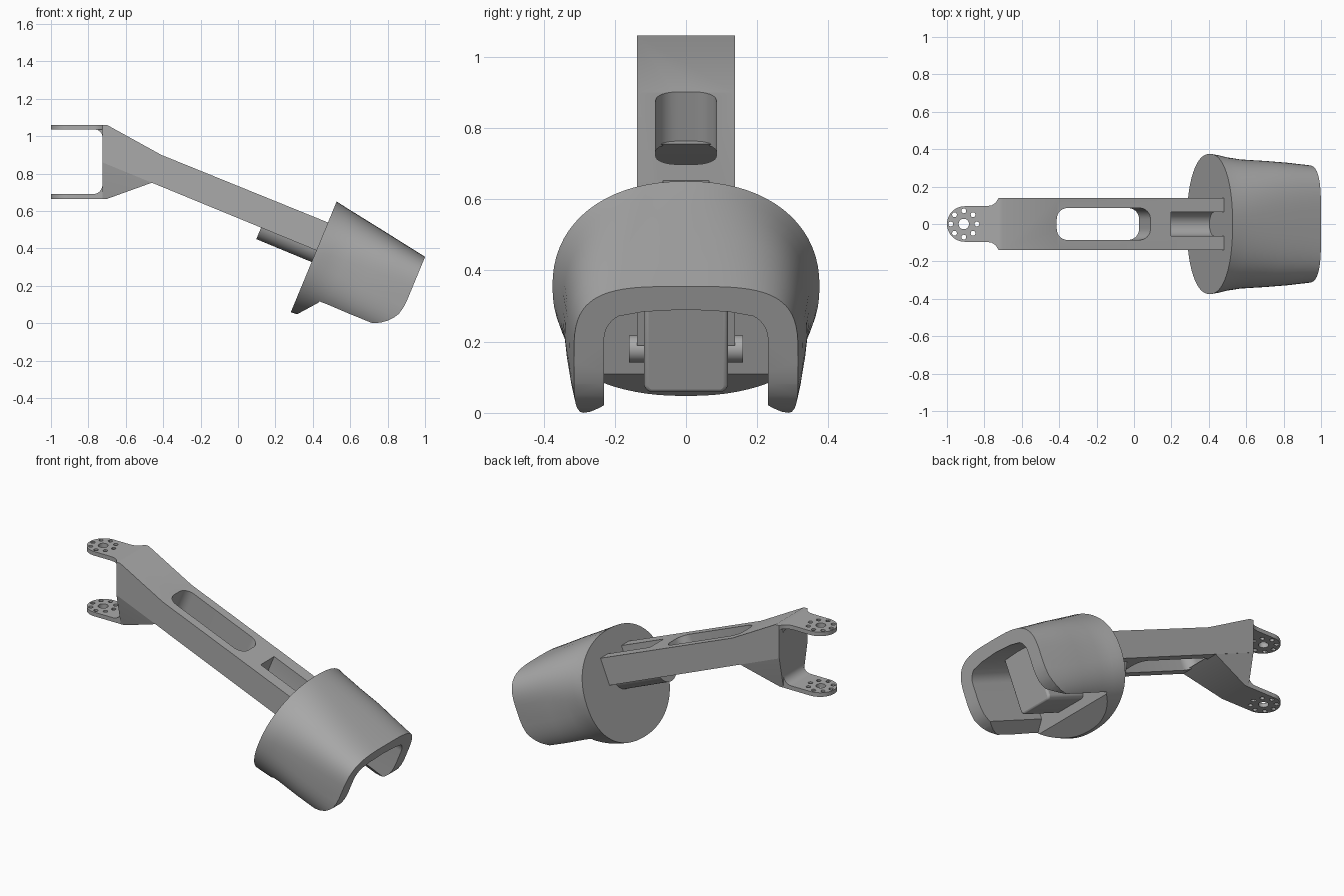
import bpy
import bmesh
from math import cos, sin, pi, radians
from mathutils import Matrix, Vector

cube = bpy.data.objects.get("Cube")
if cube:
    bpy.data.objects.remove(cube)

grey = bpy.data.materials.new("plain_grey")
grey.use_nodes = True
COLOUR = (0.4, 0.4, 0.4, 1)
grey.diffuse_color = COLOUR
grey.node_tree.nodes["Principled BSDF"].inputs["Base Color"].default_value = COLOUR

# Tilted frame shared by the beam and the cup: u along the arm, y sideways, v up
TILT = Matrix.Translation((0.405, 0, 0.355)) @ Matrix.Rotation(radians(22.5), 4, 'Y')
WORLD = Matrix.Identity(4)
MAP = {'X': lambda p, d: (d, p[0], p[1]),
       'Y': lambda p, d: (p[0], d, p[1]),
       'Z': lambda p, d: (p[0], p[1], d)}


def finish(name, bm, frame):
    bmesh.ops.transform(bm, matrix=frame, verts=bm.verts)
    bmesh.ops.recalc_face_normals(bm, faces=bm.faces)
    mesh = bpy.data.meshes.new(name)
    bm.to_mesh(mesh)
    bm.free()
    mesh.materials.append(grey)
    ob = bpy.data.objects.new(name, mesh)
    bpy.context.collection.objects.link(ob)
    return ob


def loft(name, rings, frame):
    bm = bmesh.new()
    loops = [[bm.verts.new(p) for p in ring] for ring in rings]
    n = len(loops[0])
    for a, b in zip(loops, loops[1:]):
        for i in range(n):
            j = (i + 1) % n
            bm.faces.new((a[i], a[j], b[j], b[i]))
    bm.faces.new(loops[0])
    bm.faces.new(loops[-1])
    return finish(name, bm, frame)


def prism(name, pts, axis, lo, hi, frame=WORLD):
    return loft(name, [[MAP[axis](p, d) for p in pts] for d in (lo, hi)], frame)


def arc(cx, cy, r, start, end, steps=8):
    angles = [radians(start + (end - start) * i / steps) for i in range(steps + 1)]
    return [(cx + r * cos(t), cy + r * sin(t)) for t in angles]


def round_rect(x0, x1, y0, y1, r):
    return (arc(x1 - r, y1 - r, r, 0, 90) + arc(x0 + r, y1 - r, r, 90, 180)
            + arc(x0 + r, y0 + r, r, 180, 270) + arc(x1 - r, y0 + r, r, 270, 360))


def disc(x, y, r, steps=20):
    return arc(x, y, r, 0, 360, steps)[:-1]


def activate(ob):
    bpy.ops.object.select_all(action='DESELECT')
    ob.select_set(True)
    bpy.context.view_layer.objects.active = ob


def cut(ob, *cutters):
    activate(ob)
    for c in cutters:
        mod = ob.modifiers.new("cut", 'BOOLEAN')
        mod.operation = 'DIFFERENCE'
        mod.solver = 'EXACT'
        mod.object = c
        bpy.ops.object.modifier_apply(modifier=mod.name)
        bpy.data.objects.remove(c)


parts = []

# Beam, with a long through slot and a groove at the cup end
beam = prism("arm_beam", [(-0.725, 1.06), (-0.70, 1.06), (-0.41, 0.90), (0.49, 0.535),
                          (0.43, 0.385), (-0.725, 0.86)], 'Y', -0.138, 0.138)
GROOVE = [(0.065, 0.4)] + [(-0.065, 0.4)] + arc(0, 0.06, 0.065, 180, 360)


def groove():
    return prism("groove_cutter", GROOVE, 'X', -0.305, 0.1, TILT)


cut(beam, prism("slot_cutter", round_rect(-0.965, -0.424, -0.085, 0.085, 0.06),
                'Z', -0.2, 0.5, TILT), groove())
parts.append(beam)

# Rounded trough hanging under the beam
trough = prism("groove_trough", [(0.09, 0.045), (-0.09, 0.045)]
               + arc(0, 0.06, 0.09, 190, 350, 16), 'X', -0.32, 0.01, TILT)
cut(trough, groove())
parts.append(trough)

# Clevis tongues, each with a ring of bolt holes
tip = arc(-0.905, 0, 0.095, 90, 270, 20)
flare = [(-0.79, -0.095), (-0.76, -0.1), (-0.738, -0.115), (-0.725, -0.138)]
upper = tip + flare + [(x, -y) for x, y in reversed(flare)]
lower = tip + [(-0.70, -0.095), (-0.70, 0.095)]
for name, outline, z in (("upper_tongue", upper, 1.035), ("lower_tongue", lower, 0.665)):
    tongue = prism(name, outline, 'Z', z, z + 0.025)
    holes = [disc(-0.91, 0, 0.028)]
    for i in range(8):
        t = i * pi / 4
        holes.append(disc(-0.91 + 0.07 * cos(t), 0.07 * sin(t), 0.013, 12))
    cut(tongue, *[prism("hole_cutter", h, 'Z', z - 0.1, z + 0.1) for h in holes])
    parts.append(tongue)

# Fillets between the tongues and the clevis wall
parts.append(prism("lower_fillet", [(-0.72, 0.685)] + [(-0.775, 0.685)]
                   + arc(-0.775, 0.74, 0.05, 270, 360) + [(-0.72, 0.74)], 'Y', -0.095, 0.095))
parts.append(prism("upper_fillet", [(-0.72, 1.04), (-0.72, 0.995)]
                   + arc(-0.765, 0.995, 0.04, 0, 90) + [(-0.765, 1.04)], 'Y', -0.1, 0.1))

# Tapered bracket carrying the lower tongue
bm = bmesh.new()
for x, y, z in ((-0.725, 0.138, 0.865), (-0.45, 0.138, 0.755),
                (-0.725, 0.095, 0.665), (-0.70, 0.095, 0.665)):
    for side in (-1, 1):
        bm.verts.new((x, side * y, z))
bmesh.ops.convex_hull(bm, input=bm.verts)
parts.append(finish("lower_bracket", bm, WORLD))

# Cup: rows are position, half width, top, bottom, squareness
SECTIONS = [(0, 0.375, 0.32, 0.32, 2.2), (0.04, 0.368, 0.313, 0.318, 2.25),
            (0.08, 0.358, 0.306, 0.31, 2.4), (0.16, 0.346, 0.293, 0.3, 2.6),
            (0.3, 0.338, 0.27, 0.29, 3), (0.43, 0.328, 0.248, 0.29, 3.2),
            (0.55, 0.315, 0.228, 0.28, 3.6)]


def section(u, a, top, bottom, n):
    ring = []
    for i in range(72):
        c, s = cos(i * pi / 36), sin(i * pi / 36)
        y = a * abs(c) ** (2 / n) * (1 if c > 0 else -1)
        v = abs(s) ** (2 / n) * (top if s > 0 else -bottom)
        ring.append((u, y, v))
    return ring


cup = loft("cup_shell", [section(*row) for row in SECTIONS], TILT)
# Scooped underside
scoop = prism("scoop_cutter", [(0.031, -0.6), (0.031, -0.323), (0.117, -0.217), (0.2, -0.218),
                               (0.3, -0.222), (0.37, -0.22), (0.427, -0.207), (0.465, -0.188),
                               (0.497, -0.163), (0.52, -0.136), (0.537, -0.108), (0.546, -0.07),
                               (0.551, -0.02), (0.7, 0), (0.7, -0.6)], 'Y', -0.6, 0.6, TILT)
# Cavity open to the front and below, with flared lips
half = [(0.5, -0.42), (0.23, -0.15)] + arc(0.15, 0.068, 0.08, 0, 60) + [(0.12, 0.151)]
cavity = prism("cavity_cutter", half + [(0, 0.158)] + [(-y, v) for y, v in reversed(half)],
               'X', 0.117, 0.8, TILT)
cut(cup, scoop, cavity)
parts.append(cup)

# Rounded block inside the cup
block = prism("inner_block", round_rect(-0.118, 0.118, -0.168, 0.2, 0.025), 'X', 0.1, 0.38, TILT)
cut(block, prism("trim_cutter", [(-0.3, 0.165), (0.3, 0.165), (0.3, 0.4), (-0.3, 0.4)],
                 'X', 0, 0.6, TILT))
activate(block)
bevel = block.modifiers.new("soft_edges", 'BEVEL')
bevel.width = 0.012
bevel.segments = 3
bevel.limit_method = 'ANGLE'
bevel.angle_limit = radians(50)
parts.append(block)

# Axle and its hangers on both sides of the block
parts.append(prism("axle", disc(0.25, -0.086, 0.038, 24), 'Y', -0.16, 0.16, TILT))
for side, lo in (("left", 0.115), ("right", -0.138)):
    parts.append(prism(side + "_hanger", [(0.21, -0.06), (0.29, -0.06), (0.29, 0.17), (0.21, 0.17)],
                       'Y', lo, lo + 0.023, TILT))

for ob in parts:
    activate(ob)
    bpy.ops.object.shade_smooth_by_angle(angle=radians(30))
